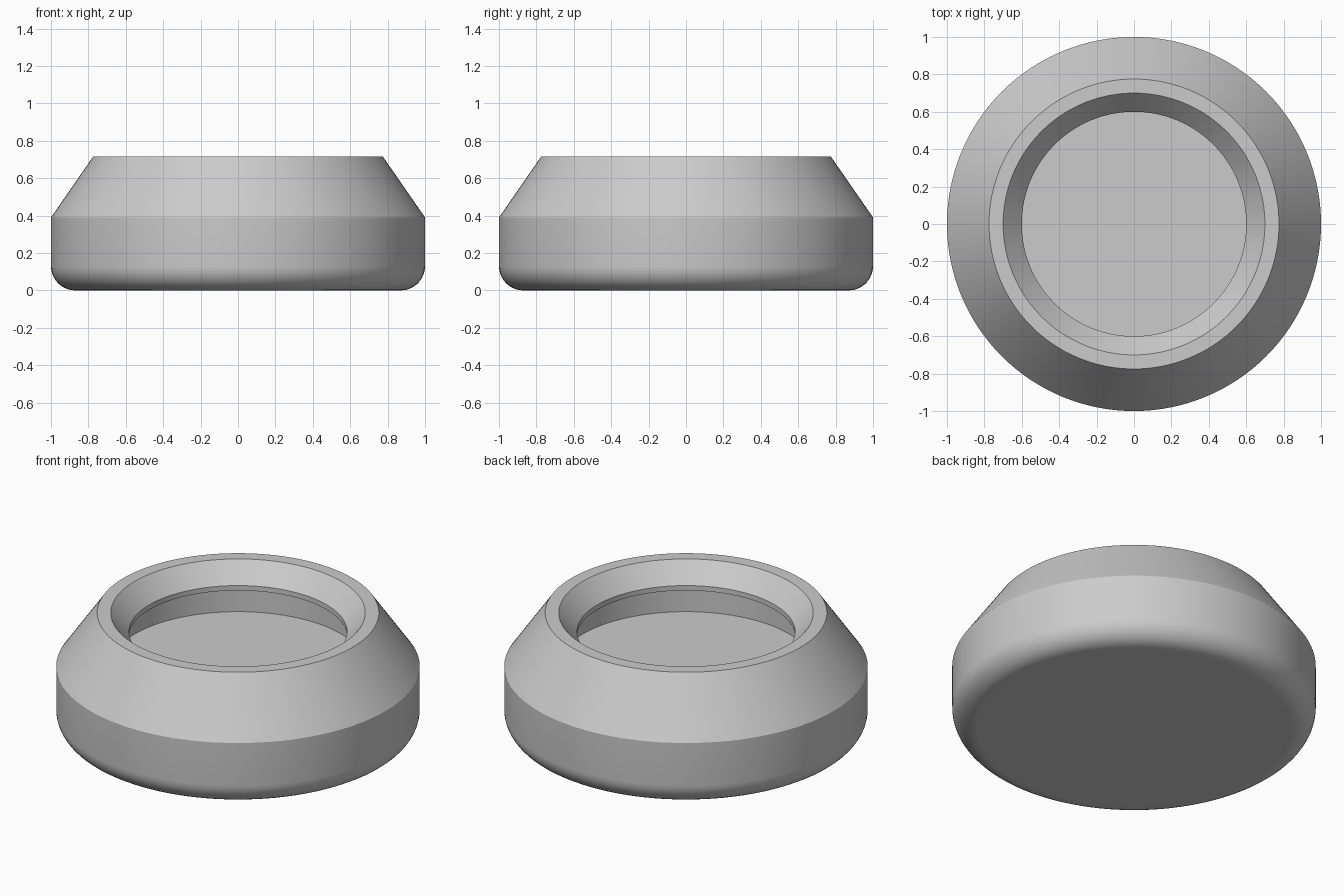
import bpy, bmesh, math
from mathutils import Vector

cube = bpy.data.objects.get("Cube")
if cube:
    bpy.data.objects.remove(cube, do_unlink=True)

grey = bpy.data.materials.new("plain_grey")
grey.use_nodes = True
colour = (0.6, 0.6, 0.6, 1)
grey.diffuse_color = colour
grey.node_tree.nodes["Principled BSDF"].inputs["Base Color"].default_value = colour

FILLET = 0.13
SIDES = 128


def lathe(name, profile):
    """Spin a radius/height profile about the z axis."""
    bm = bmesh.new()
    verts = [bm.verts.new((r, 0, z)) for r, z in profile]
    edges = [bm.edges.new(pair) for pair in zip(verts, verts[1:])]
    bmesh.ops.spin(bm, geom=verts + edges, cent=(0, 0, 0), axis=(0, 0, 1),
                   angle=math.tau, steps=SIDES)
    bmesh.ops.remove_doubles(bm, verts=bm.verts, dist=1e-4)
    bmesh.ops.recalc_face_normals(bm, faces=bm.faces)
    mesh = bpy.data.meshes.new(name)
    bm.to_mesh(mesh)
    bm.free()
    mesh.materials.append(grey)
    obj = bpy.data.objects.new(name, mesh)
    bpy.context.collection.objects.link(obj)
    bpy.ops.object.select_all(action="DESELECT")
    obj.select_set(True)
    bpy.context.view_layer.objects.active = obj
    bpy.ops.object.shade_smooth_by_angle(angle=math.radians(30))
    return obj


# Flat base with a rounded lower edge
base = [(0, 0), (0.86, 0)]
for i in range(11):
    a = math.pi / 2 * i / 10
    base.append((1 - FILLET + FILLET * math.sin(a), FILLET - FILLET * math.cos(a)))

# Straight side, sloping shoulder and flat rim
outside = [(1, 0.39), (0.775, 0.715), (0.7, 0.715)]

# Tapered mouth, thin lip, undercut pocket and its floor
pocket = [(0.6, 0.6), (0.6, 0.57), (0.7, 0.57), (0.7, 0.395), (0, 0.395)]

lathe("recessed_round_body", base + outside + pocket)
